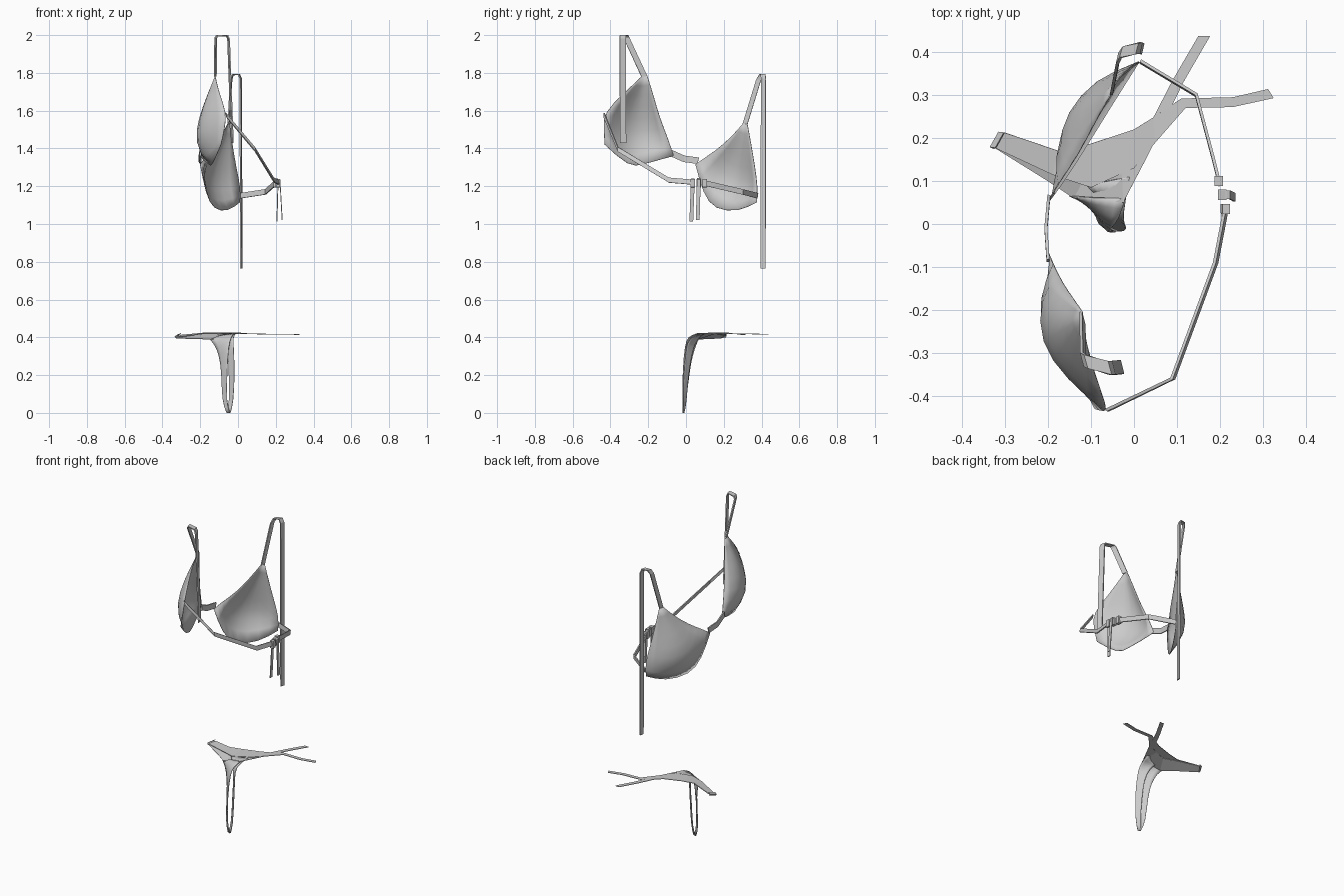
import bpy
from mathutils import Vector as V


def resample(row, n):
    """Spread n points evenly over the polyline's index range."""
    out = []
    for i in range(n):
        t = i * (len(row) - 1) / (n - 1)
        k = min(int(t), len(row) - 2)
        out.append(V(row[k]).lerp(V(row[k + 1]), t - k))
    return out


def sheet(name, rows, n=2, thick=0.003, subdiv=0):
    """Cloth patch lofted through rows of points."""
    grid = [resample(r, n) for r in rows]
    verts = [p for r in grid for p in r]
    faces = [(i * n + j, i * n + j + 1, (i + 1) * n + j + 1, (i + 1) * n + j)
             for i in range(len(grid) - 1) for j in range(n - 1)]
    me = bpy.data.meshes.new(name)
    me.from_pydata(verts, [], faces)
    ob = bpy.data.objects.new(name, me)
    bpy.context.collection.objects.link(ob)
    if subdiv:
        m = ob.modifiers.new("smooth", 'SUBSURF')
        m.levels = m.render_levels = subdiv
        m.boundary_smooth = 'PRESERVE_CORNERS'
    m = ob.modifiers.new("cloth", 'SOLIDIFY')
    m.thickness, m.offset = thick, 0
    for p in me.polygons:
        p.use_smooth = subdiv > 0
    return ob


def ribbon(name, path, width, thick=0.007):
    """Flat strap along a path; width is the half-width vector."""
    w = V(width)
    return sheet(name, [[V(p) - w, V(p) + w] for p in path], thick=thick)


# Cups: rows run from the strap point down, inner edge to outer edge
sheet("front_cup", [
    [(-.12, -.205, 1.785), (-.12, -.235, 1.78)],
    [(-.14, -.175, 1.69), (-.17, -.24, 1.68), (-.10, -.33, 1.69)],
    [(-.165, -.14, 1.56), (-.205, -.18, 1.56), (-.215, -.27, 1.56), (-.15, -.36, 1.57), (-.06, -.435, 1.59)],
    [(-.19, -.09, 1.44), (-.235, -.17, 1.44), (-.23, -.28, 1.42), (-.165, -.37, 1.42), (-.07, -.435, 1.51)],
    [(-.2, -.065, 1.36), (-.18, -.16, 1.335), (-.15, -.23, 1.315), (-.14, -.30, 1.30), (-.09, -.43, 1.42)],
], n=5, subdiv=1)
sheet("back_cup", [
    [(-.055, .30, 1.53), (-.045, .325, 1.53)],
    [(-.09, .24, 1.46), (-.085, .30, 1.43), (-.03, .345, 1.42)],
    [(-.13, .16, 1.39), (-.16, .21, 1.33), (-.15, .27, 1.30), (-.085, .33, 1.29), (-.01, .365, 1.30)],
    [(-.18, .09, 1.345), (-.195, .15, 1.24), (-.17, .25, 1.18), (-.095, .35, 1.17), (.015, .38, 1.19)],
    [(-.2, .05, 1.315), (-.17, .09, 1.16), (-.13, .15, 1.075), (-.05, .28, 1.065), (.01, .375, 1.115)],
], n=5, subdiv=1)

# Bridge between the cups
ribbon("bridge", [(-.2, -.085, 1.378), (-.205, -.01, 1.345), (-.198, .065, 1.335)], (0, .003, .017))

# Shoulder straps, hooked over and hanging down
ribbon("front_shoulder_strap", [
    (-.12, -.22, 1.78), (-.118, -.315, 1.985), (-.11, -.32, 1.997), (-.058, -.335, 1.997),
    (-.05, -.335, 1.98), (-.03, -.333, 1.43)], (-.004, .016, 0))
ribbon("back_shoulder_strap", [
    (-.05, .313, 1.53), (-.036, .385, 1.765), (-.028, .40, 1.79), (.005, .408, 1.792),
    (.014, .41, 1.77), (.018, .408, .765)], (.003, .013, 0))

# Back bands meeting at the knot
ribbon("front_band", [(-.062, -.433, 1.575), (.09, -.36, 1.395), (.19, -.09, 1.232), (.213, .03, 1.222)],
       (-.003, 0, .013))
ribbon("back_band", [(.015, .378, 1.15), (.145, .30, 1.17), (.185, .15, 1.205), (.2, .09, 1.22)],
       (0, .002, .014))

# Knot and its hanging tails
for i, (x, y) in enumerate([(.197, .10), (.205, .068), (.213, .035)]):
    bpy.ops.mesh.primitive_cube_add(size=1, location=(x, y, 1.217))
    ob = bpy.context.object
    ob.name = f"knot_{i + 1}"
    ob.scale = (.02, .024, .045)
    b = ob.modifiers.new("round", 'BEVEL')
    b.width, b.segments = .006, 2
ribbon("tail_1", [(.2, .068, 1.24), (.222, .068, 1.235), (.234, .062, 1.02)], (0, .01, 0), .005)
ribbon("tail_2", [(.203, .036, 1.24), (.212, .036, 1.225), (.206, .028, 1.012)], (0, .01, 0), .005)

# Lower garment: two draped layers, each a hanging stem plus a waist piece
sheet("outer_stem", [
    [(-.06, -.012, 0), (-.042, -.018, 0)],
    [(-.085, 0, .06), (-.062, -.018, .05)],
    [(-.086, .018, .22), (-.058, -.018, .22)],
    [(-.10, .035, .31), (-.07, 0, .34), (-.05, -.005, .36)],
    [(-.125, .055, .365), (-.08, .025, .395), (-.035, .01, .405)],
    [(-.15, .065, .388), (-.09, .06, .415), (-.02, .06, .42)],
], n=4, subdiv=1)
sheet("inner_stem", [
    [(-.06, -.01, 0), (-.04, -.016, 0)],
    [(-.045, .002, .05), (-.025, -.016, .05)],
    [(-.048, .012, .2), (-.018, -.014, .2)],
    [(-.05, .03, .31), (-.022, 0, .33)],
    [(-.07, .05, .38), (-.028, .012, .405)],
    [(-.11, .09, .418), (-.01, .11, .422)],
], n=4, subdiv=1)
sheet("outer_waist", [
    [(-.325, .178, .395), (-.302, .213, .41)],
    [(-.2, .10, .392), (-.175, .165, .418)],
    [(-.14, .06, .388), (-.10, .135, .42)],
    [(-.025, .05, .42), (-.03, .16, .422)],
    [(.035, .165, .42), (.01, .18, .42)],
    [(.115, .33, .418), (.09, .335, .418)],
    [(.177, .437, .417), (.15, .438, .417)],
])
sheet("inner_waist", [
    [(-.325, .178, .4), (-.302, .213, .412)],
    [(-.19, .115, .418), (-.175, .17, .424)],
    [(-.10, .085, .42), (-.10, .187, .425)],
    [(0, .13, .424), (0, .22, .424)],
    [(.05, .19, .42), (.045, .248, .42)],
    [(.12, .27, .418), (.11, .292, .418)],
    [(.23, .272, .416), (.23, .295, .416)],
    [(.325, .293, .415), (.312, .314, .415)],
])
# Fold joining both layers at the side
ribbon("side_fold", [(-.316, .193, .398), (-.324, .196, .408), (-.312, .195, .416)], (.01, .018, .004), .004)
